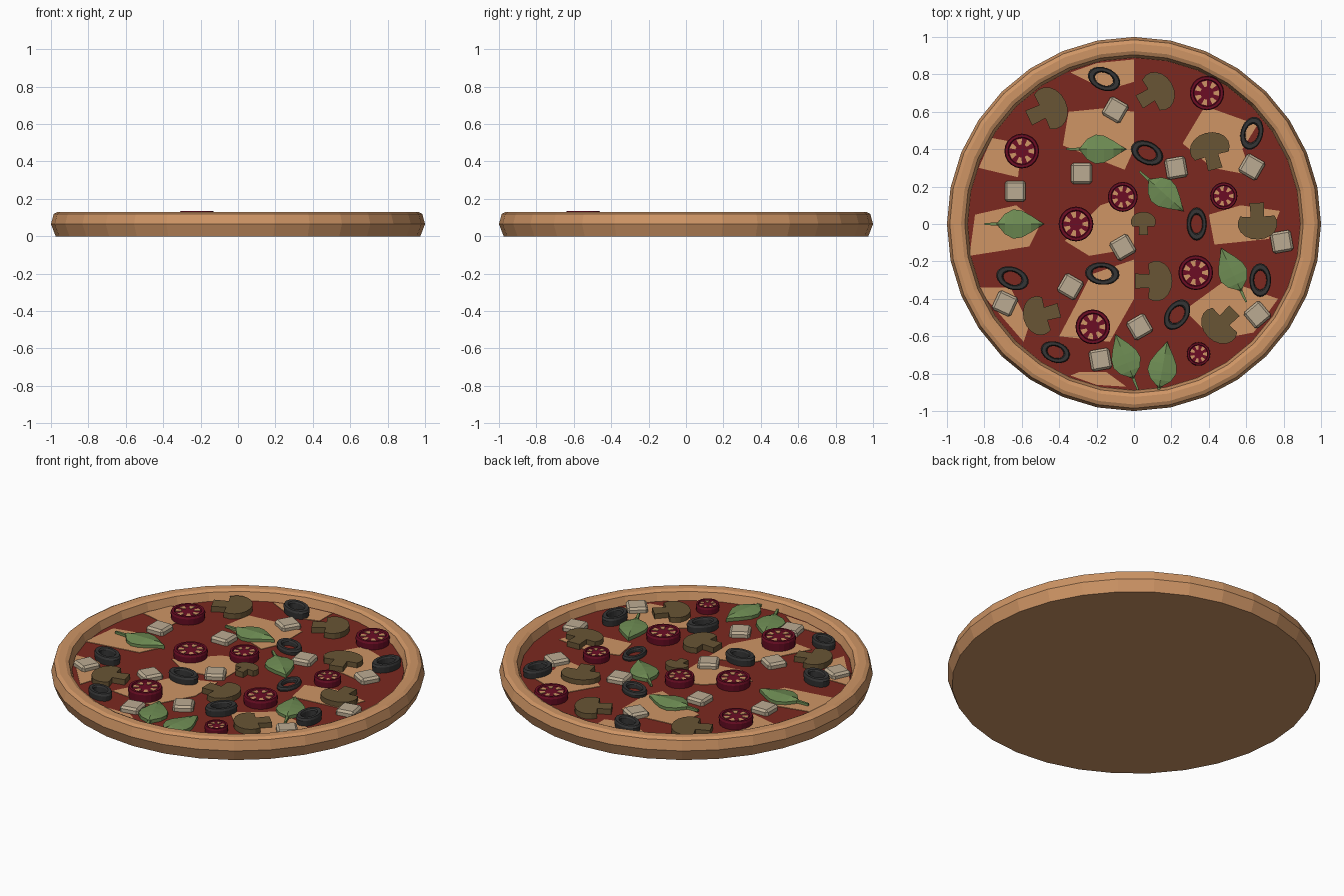
import bpy, bmesh
from math import sin, cos, pi, radians
from mathutils import Matrix

if "Cube" in bpy.data.objects:
    bpy.data.objects.remove(bpy.data.objects["Cube"])

FLOOR = 0.074


def material(name, r, g, b):
    m = bpy.data.materials.new(name)
    m.diffuse_color = (r, g, b, 1)
    m.use_nodes = True
    m.node_tree.nodes["Principled BSDF"].inputs["Base Color"].default_value = m.diffuse_color
    return m


CRUST = material("crust", 0.62, 0.30, 0.13)
SAUCE = material("sauce", 0.20, 0.022, 0.014)
TOMATO = material("tomato", 0.15, 0.004, 0.018)
OLIVE = material("olive", 0.035, 0.035, 0.035)
LEAF = material("leaf", 0.16, 0.27, 0.09)
MUSHROOM = material("mushroom", 0.14, 0.09, 0.035)
CHEESE = material("cheese", 0.50, 0.41, 0.29)


def make(name, bm, *mats, loc=(0, 0, 0), rot=0.0):
    bmesh.ops.recalc_face_normals(bm, faces=bm.faces)
    me = bpy.data.meshes.new(name)
    bm.to_mesh(me)
    bm.free()
    for m in mats:
        me.materials.append(m)
    ob = bpy.data.objects.new(name, me)
    ob.location = loc
    ob.rotation_euler.z = radians(rot)
    bpy.context.collection.objects.link(ob)
    return ob


def lathe(profile, n, closed=False):
    """Revolve (radius, z) points; open profiles get capped ends."""
    bm = bmesh.new()
    rings = [[bm.verts.new((r * cos(2 * pi * i / n), r * sin(2 * pi * i / n), z))
              for i in range(n)] for r, z in profile]
    pairs = list(zip(rings, rings[1:]))
    if closed:
        pairs.append((rings[-1], rings[0]))
    else:
        bm.faces.new(rings[0])
        bm.faces.new(rings[-1])
    for a, b in pairs:
        for i in range(n):
            j = (i + 1) % n
            bm.faces.new((a[i], a[j], b[j], b[i]))
    return bm


def prism(bm, outline, z0, z1, mat=0):
    lo = [bm.verts.new((x, y, z0)) for x, y in outline]
    hi = [bm.verts.new((x, y, z1)) for x, y in outline]
    faces = [bm.faces.new(lo), bm.faces.new(hi)]
    for i in range(len(lo)):
        j = (i + 1) % len(lo)
        faces.append(bm.faces.new((lo[i], lo[j], hi[j], hi[i])))
    for f in faces:
        f.material_index = mat
    return faces


# Crust with raised rim, and the sauce disc inside it
make("crust", lathe([(0.975, 0), (1.0, 0.065), (0.985, 0.12), (0.965, 0.13), (0.925, 0.13),
                     (0.905, 0.12), (0.89, 0.07)], 32), CRUST)
make("sauce", lathe([(0.889, 0.066), (0.889, FLOOR)], 32), SAUCE)

# Bare patches showing through the sauce
patches = [
    [(-.34, .81), (-.2, .86), (0, .88), (0, .76), (-.1, .73), (-.22, .75)],
    [(-.35, .6), (-.15, .62), (0, .6), (0, .4), (-.05, .29), (-.38, .42)],
    [(.38, .63), (.66, .53), (.58, .4), (.63, .26), (.42, .3), (.26, .43)],
    [(-.88, -.17), (-.85, .05), (-.63, .1), (-.5, 0), (-.56, -.12)],
    [(-.83, .3), (-.76, .46), (-.6, .43), (-.62, .25)],
    [(-.37, -.09), (-.18, .1), (0, .16), (0, -.13), (-.24, -.17)],
    [(.4, .05), (.57, .1), (.78, .07), (.72, -.08), (.43, -.11)],
    [(-.31, -.43), (-.23, -.27), (0, -.19), (0, -.4), (-.13, -.63), (-.4, -.6)],
    [(-.82, -.34), (-.66, -.34), (-.56, -.54), (-.59, -.63), (-.79, -.4)],
    [(.27, -.46), (.49, -.3), (.77, -.4), (.64, -.58), (.43, -.62)],
    [(-.34, -.81), (-.29, -.79), (-.15, -.79), (-.04, -.87), (-.2, -.86)],
]
bm = bmesh.new()
for p in patches:
    prism(bm, p, 0.068, FLOOR + 0.003)
make("bare_patches", bm, CRUST)

# Tomato slices: rim, recessed middle, seven seed pockets
for x, y, r, top in [(-.60, .39, .093, .122), (-.06, .145, .08, .122), (-.31, 0, .093, .122),
                     (.33, -.26, .093, .122), (.48, .15, .073, .118), (.39, .70, .092, .122),
                     (-.22, -.55, .093, .134), (.345, -.695, .063, .115)]:
    bm = lathe([(r * .96, FLOOR - .01), (r, top - .012), (r * .95, top), (r * .8, top),
                (r * .76, top - .008)], 20)
    for k in range(7):
        a = 2 * pi * k / 7
        wedge = [(q * r * cos(a + d), q * r * sin(a + d))
                 for q, d in [(.38, -.2), (.72, -.23), (.72, .23), (.38, .2)]]
        prism(bm, wedge, top - .012, top - .005, 1)
    make("tomato_slice", bm, TOMATO, CRUST, loc=(x, y, 0))

# Olive rings, squashed to ovals
for x, y, a, b, rot, h in [(-.16, .775, .09, .06, -22, .046), (.07, .38, .09, .06, -25, .03),
                           (.63, .485, .09, .06, 75, .046), (.335, 0, .088, .053, 90, .022),
                           (-.17, -.265, .092, .06, -5, .046), (-.65, -.29, .09, .06, -20, .046),
                           (-.42, -.685, .08, .055, -20, .042), (.23, -.485, .09, .06, 55, .046),
                           (.675, -.30, .09, .058, 90, .046)]:
    z = FLOOR + h
    bm = lathe([(.94, FLOOR - .01), (1, z - .012), (.92, z), (.66, z), (.58, z - .008),
                (.56, FLOOR - .01)], 20, closed=True)
    bmesh.ops.scale(bm, vec=(a, b, 1), verts=bm.verts)
    make("olive_ring", bm, OLIVE, loc=(x, y, 0), rot=rot)

# Mushroom slices: domed cap with a short stem
cap = [(.108 * cos(radians(t)), .02 + .085 * sin(radians(t))) for t in range(-30, 211, 20)]
mushroom = cap + [(-.036, -.02), (-.04, -.095), (.04, -.095), (.036, -.02)]
for x, y, stem, s in [(-.47, .61, 205, 1.08), (.11, .70, 210, 1), (.41, .385, 285, 1),
                      (.05, 0, 270, .62), (.66, .02, 92, .98), (.10, -.305, 180, 1),
                      (-.49, -.485, 15, .98), (.47, -.53, 45, 1)]:
    bm = bmesh.new()
    prism(bm, [(px * s, py * s) for px, py in mushroom], FLOOR - .01, FLOOR + .032)
    make("mushroom_slice", bm, MUSHROOM, loc=(x, y, 0), rot=stem + 90)

# Leaves: teardrop blade with a raised midrib and a thin stalk pointing along -x
half = [(-.11, .018), (-.08, .055), (-.035, .078), (.01, .072), (.06, .045), (.1, .018)]
outline = [(-.125, 0)] + half + [(.13, 0)] + [(u, -v) for u, v in reversed(half)]
for x, y, stalk in [(-.17, .40, 180), (-.61, 0, 180), (.17, .155, 138),
                    (.52, -.245, -65), (-.05, -.71, -68), (.155, -.755, -100)]:
    bm = bmesh.new()
    base = [bm.verts.new((u, v, FLOOR - .005)) for u, v in outline]
    edge = [bm.verts.new((u, v, FLOOR + .02)) for u, v in outline]
    rib = [bm.verts.new((u, 0, FLOOR + .032)) for u, v in half]
    bm.faces.new(base)
    n, m = len(outline), len(half)
    for i in range(n):
        j = (i + 1) % n
        bm.faces.new((base[i], base[j], edge[j], edge[i]))
    for i in range(m - 1):
        bm.faces.new((edge[i + 1], edge[i + 2], rib[i + 1], rib[i]))
        bm.faces.new((edge[n - 1 - i], edge[n - 2 - i], rib[i + 1], rib[i]))
    for e, r in ((0, 0), (m + 1, m - 1)):
        bm.faces.new((edge[e], edge[(e + 1) % n], rib[r]))
        bm.faces.new((edge[e], edge[e - 1], rib[r]))
    prism(bm, [(-.19, -.005), (-.11, -.009), (-.11, .009), (-.19, .005)],
          FLOOR + .006, FLOOR + .02)
    make("leaf", bm, LEAF, loc=(x, y, 0), rot=stalk + 180)

# Cheese cubes with bevelled edges
for x, y, rot in [(-.1, .61, -30), (-.28, .27, 0), (-.635, .175, 0), (.225, .30, 10),
                  (.63, .305, -30), (.79, -.095, 10), (-.06, -.125, 30), (-.34, -.335, -30),
                  (-.69, -.425, -25), (.03, -.55, 30), (-.18, -.725, 10), (.66, -.485, 40)]:
    bm = bmesh.new()
    bmesh.ops.create_cube(bm, size=1, matrix=Matrix.Diagonal((.112, .112, .045, 1)))
    bmesh.ops.bevel(bm, geom=bm.edges[:], offset=.012, segments=1, affect='EDGES')
    make("cheese_cube", bm, CHEESE, loc=(x, y, FLOOR + .01), rot=rot)
